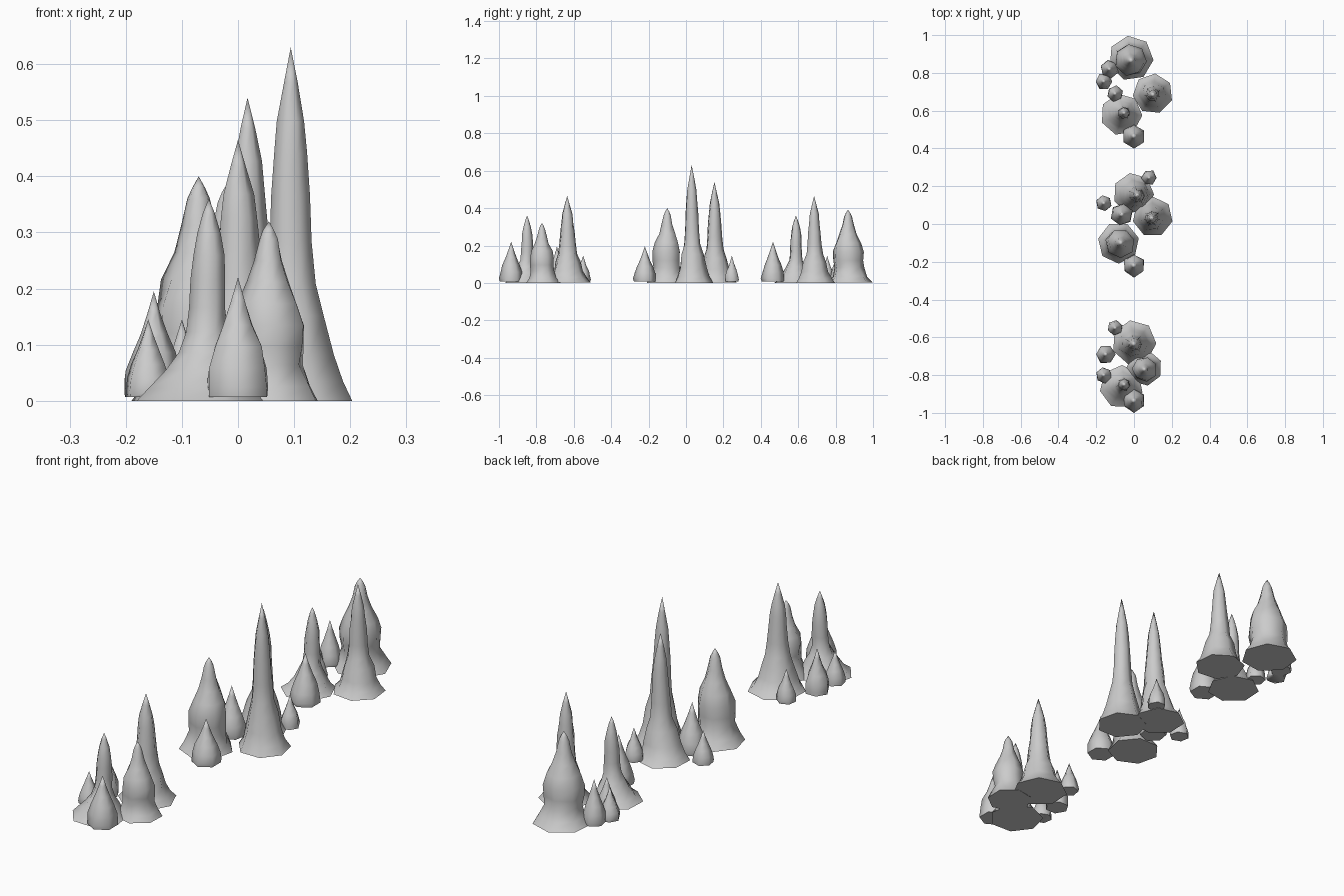
import bpy, bmesh, math, random

if "Cube" in bpy.data.objects:
    bpy.data.objects.remove(bpy.data.objects["Cube"])

random.seed(4)

# Profiles: (height fraction, radius fraction)
SPIRE = [(0, 1), (.055, .83), (.13, .70), (.24, .58), (.33, .43), (.45, .38),
         (.58, .33), (.70, .28), (.79, .235), (.90, .12)]
COLUMN = [(0, 1), (.06, .82), (.15, .62), (.24, .46), (.34, .32), (.46, .29),
          (.60, .28), (.72, .25), (.83, .19), (.93, .09)]
BELL = [(0, 1), (.08, .83), (.20, .69), (.30, .70), (.42, .71), (.54, .60),
        (.66, .41), (.78, .28), (.90, .185), (.95, .11)]
CONE = [(0, .94), (.08, 1), (.24, .92), (.42, .74), (.60, .46), (.80, .22)]


def stalagmite(name, profile, x, y, r, h, sides, phase, z0=0.0, base=(0, 0)):
    """Stack of slightly uneven rings closed by a tip; base = offset of the foot."""
    bm = bmesh.new()
    rings = []
    for f, k in profile:
        ring = []
        drift = (1 - f) ** 4
        for i in range(sides):
            a = math.radians(phase) + math.tau * i / sides
            q = r * k * (1.03 if f == 0 else random.uniform(.95, 1.07))
            ring.append(bm.verts.new((x + base[0] * drift + q * math.cos(a),
                                      y + base[1] * drift + q * math.sin(a),
                                      z0 + f * (h - z0))))
        rings.append(ring)
    tip = bm.verts.new((x, y, h))
    bm.faces.new(rings[0][::-1])
    for lo, hi in zip(rings, rings[1:]):
        for i in range(sides):
            j = (i + 1) % sides
            bm.faces.new((lo[i], lo[j], hi[j], hi[i]))
    for i in range(sides):
        bm.faces.new((rings[-1][i], rings[-1][(i + 1) % sides], tip))
    me = bpy.data.meshes.new(name)
    bm.to_mesh(me)
    bm.free()
    ob = bpy.data.objects.new(name, me)
    bpy.context.collection.objects.link(ob)
    bpy.ops.object.select_all(action='DESELECT')
    ob.select_set(True)
    bpy.context.view_layer.objects.active = ob
    bpy.ops.object.shade_smooth_by_angle(angle=math.radians(75))


# Large stalagmites: profile, x, y, radius, height, phase, foot offset
LARGE = [
    (BELL, -.016, .866, .116, .392, 98, (0, .012)),
    (SPIRE, .10, .685, .104, .465, 32, (0, .005)),
    (COLUMN, -.052, .588, .108, .36, 100, (-.015, -.008)),
    (SPIRE, .017, .152, .106, .54, 100, (-.02, .01)),
    (SPIRE, .094, .03, .104, .63, 90, (.005, .008)),
    (BELL, -.07, -.10, .107, .40, 65, (-.012, 0)),
    (SPIRE, 0, -.635, .115, .465, 100, (0, .008)),
    (BELL, .055, -.77, .092, .32, 75, (0, .008)),
    (COLUMN, -.052, -.85, .112, .36, 88, (-.015, -.012)),
]
for n, (p, x, y, r, h, ph, b) in enumerate(LARGE):
    stalagmite(f"large_stalagmite_{n + 1}", p, x, y, r, h, 7, ph, 0.0 if n % 3 else .003, b)

# Small stalagmites: x, y, radius, height
SMALL = [
    (0, .465, .062, .22), (-.10, .69, .043, .145), (-.13, .82, .048, .195), (-.16, .755, .043, .145),
    (0, -.22, .06, .195), (-.16, .11, .043, .145), (.08, .245, .041, .145), (-.065, .05, .058, .22),
    (0, -.935, .062, .22), (-.15, -.69, .052, .195), (-.10, -.55, .041, .145), (-.16, -.80, .043, .145),
]
for n, (x, y, r, h) in enumerate(SMALL):
    ph = 30 if x == 0 else 20 * n
    stalagmite(f"small_stalagmite_{n + 1}", CONE, x, y, r, h, 6, ph, .007)
